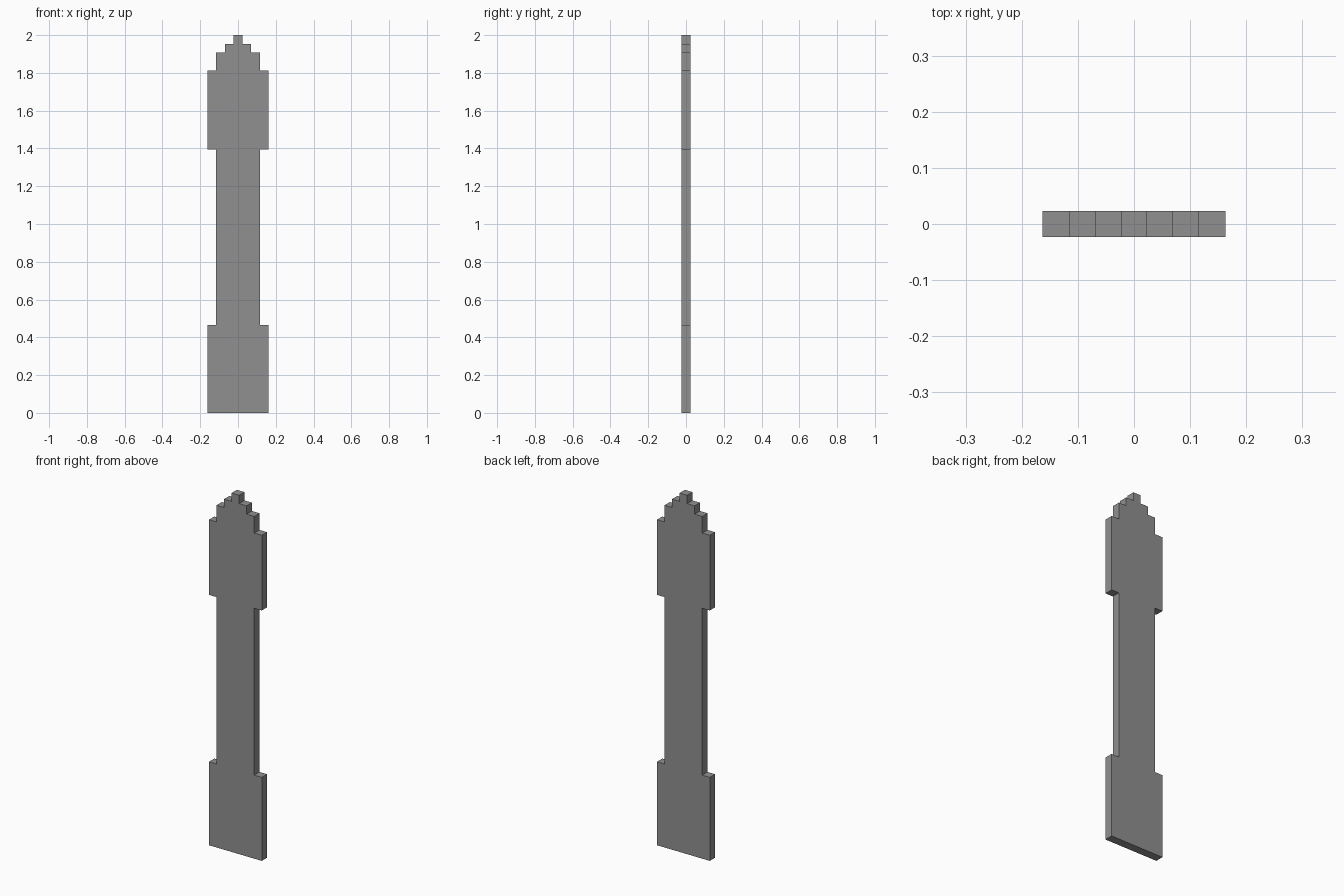
import bpy
import bmesh

cube = bpy.data.objects.get("Cube")
if cube:
    bpy.data.objects.remove(cube, do_unlink=True)

U = 2 / 43  # one step of the stepped outline

# Flat grey for the whole slab
grey = bpy.data.materials.new("stone grey")
grey.use_nodes = True
colour = (0.28, 0.28, 0.28, 1)
grey.diffuse_color = colour
grey.node_tree.nodes["Principled BSDF"].inputs["Base Color"].default_value = colour

# Stepped half outline in steps: (half width, bottom, top) of each tier
tiers = [
    (3.5, 0, 10),    # base
    (2.5, 10, 30),   # shaft
    (3.5, 30, 39),   # head
    (2.5, 39, 41),   # crown steps
    (1.5, 41, 42),
    (0.5, 42, 43),   # tip
]
right = [(w, z) for w, low, high in tiers for z in (low, high)]
outline = right + [(-w, z) for w, z in reversed(right)]

# Extrude the mirrored outline one step deep
bm = bmesh.new()
front = bm.faces.new([bm.verts.new((x * U, -U / 2, z * U)) for x, z in outline])
extruded = bmesh.ops.extrude_face_region(bm, geom=[front], use_keep_orig=True)
moved = [v for v in extruded["geom"] if isinstance(v, bmesh.types.BMVert)]
bmesh.ops.translate(bm, verts=moved, vec=(0, U, 0))
bmesh.ops.recalc_face_normals(bm, faces=bm.faces)

mesh = bpy.data.meshes.new("clock_tower_slab")
bm.to_mesh(mesh)
bm.free()
mesh.materials.append(grey)
slab = bpy.data.objects.new("clock_tower_slab", mesh)
bpy.context.collection.objects.link(slab)
